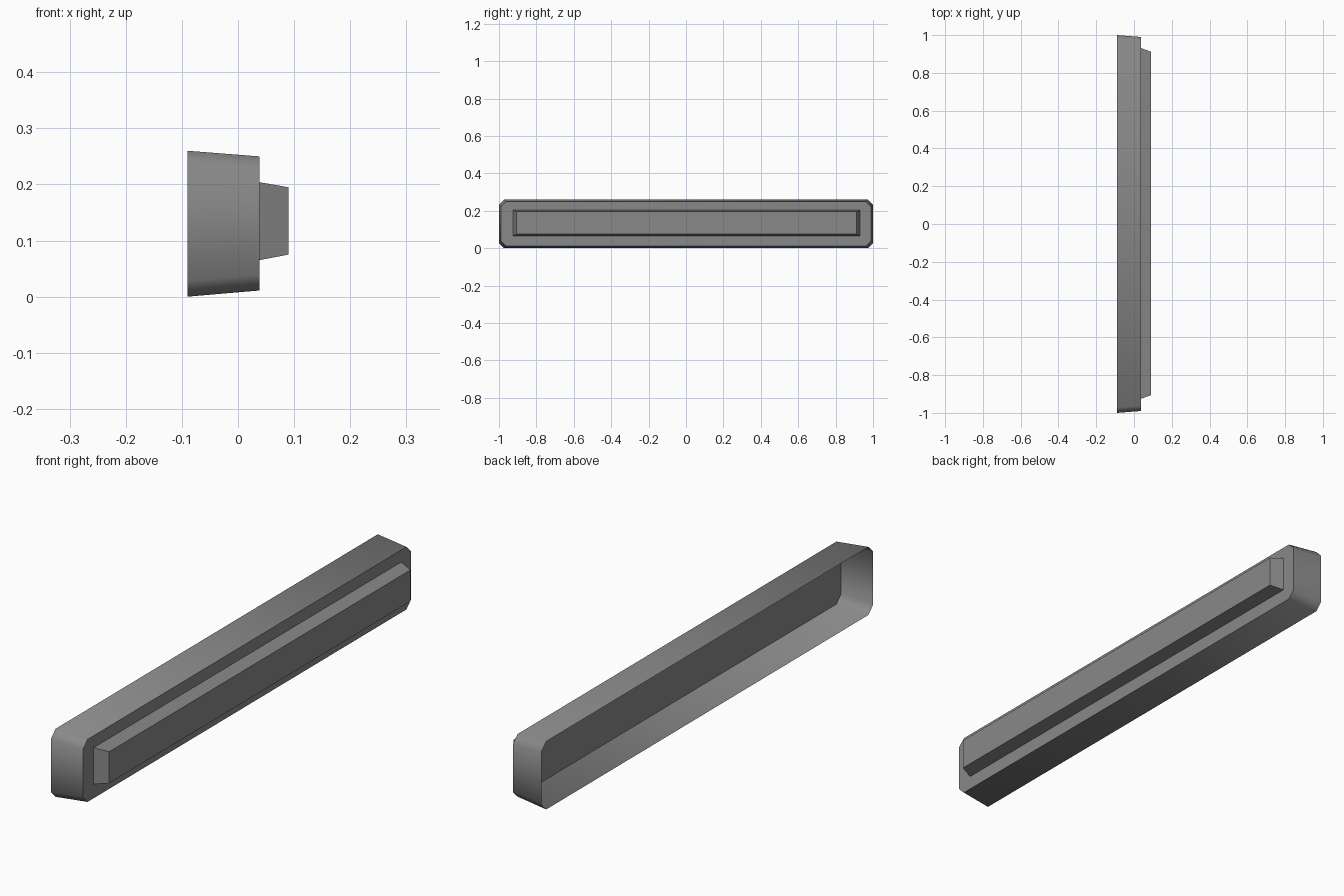
import bpy, bmesh, math

if "Cube" in bpy.data.objects:
    bpy.data.objects.remove(bpy.data.objects["Cube"])

grey = bpy.data.materials.new("grey")
grey.diffuse_color = (0.25, 0.25, 0.25, 1)
grey.use_nodes = True
grey.node_tree.nodes["Principled BSDF"].inputs["Base Color"].default_value = grey.diffuse_color


def outline(x, y0, y1, z0, z1, c):
    """Rectangle in the YZ plane, with corners cut by c, counter-clockwise seen from +x."""
    if c == 0:
        return [(x, y0, z0), (x, y1, z0), (x, y1, z1), (x, y0, z1)]
    return [(x, y0 + c, z0), (x, y1 - c, z0), (x, y1, z0 + c), (x, y1, z1 - c),
            (x, y1 - c, z1), (x, y0 + c, z1), (x, y0, z1 - c), (x, y0, z0 + c)]


def open_tray(name, back, front):
    """Tapered skin between two outlines, capped at the front, open at the back."""
    bm = bmesh.new()
    a = [bm.verts.new(p) for p in back]
    b = [bm.verts.new(p) for p in front]
    n = len(a)
    for i in range(n):
        j = (i + 1) % n
        bm.faces.new((a[i], a[j], b[j], b[i]))
    bm.faces.new(b)
    me = bpy.data.meshes.new(name)
    bm.to_mesh(me)
    bm.free()
    me.materials.append(grey)
    ob = bpy.data.objects.new(name, me)
    bpy.context.collection.objects.link(ob)
    return ob


# hollow outer housing, open at the back
housing = open_tray("housing",
                    outline(-0.09, -1.0, 1.0, 0.0, 0.26, 0.028),
                    outline(0.038, -0.99, 0.99, 0.011, 0.25, 0.028))
bpy.context.view_layer.objects.active = housing
housing.select_set(True)
bpy.ops.object.shade_smooth_by_angle(angle=math.radians(60))

# raised bar on the front panel
open_tray("raised_bar",
          outline(0.038, -0.925, 0.931, 0.065, 0.204, 0),
          outline(0.09, -0.906, 0.912, 0.075, 0.195, 0))
